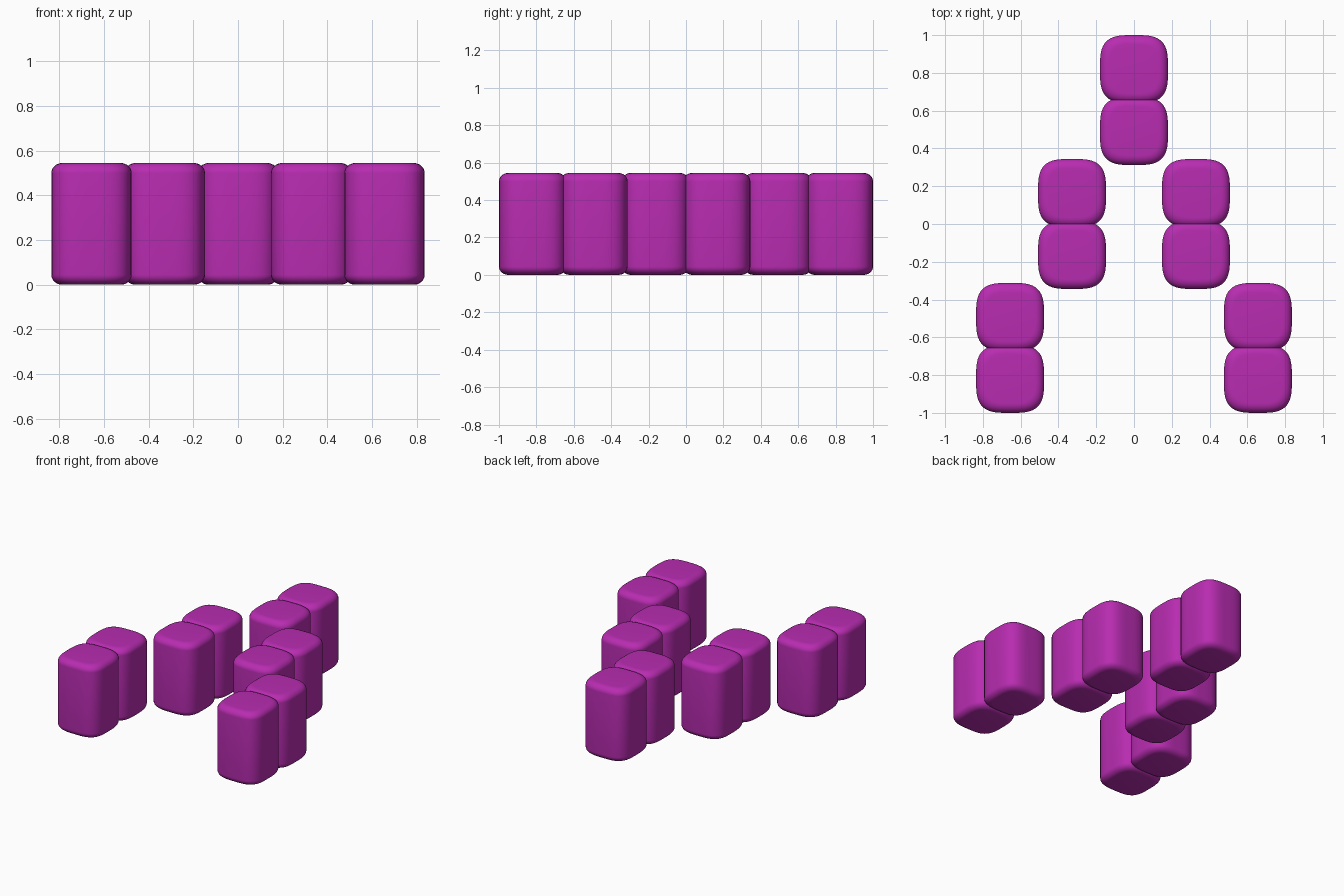
import bpy, bmesh, math

if "Cube" in bpy.data.objects:
    bpy.data.objects.remove(bpy.data.objects["Cube"])

HALF, HEIGHT, STEP = 0.18, 0.545, 0.328   # block half width, height, spacing
INSET, RISE = 0.05, 0.045                 # rounding of the top and bottom rims
POWER, SIDES, RIM = 3.4, 64, 8


def outline(scale):
    """Rounded-square cross-section."""
    pts = []
    for i in range(SIDES):
        a = math.tau * (i + 0.5) / SIDES
        c, s = math.cos(a), math.sin(a)
        r = scale / (abs(c) ** POWER + abs(s) ** POWER) ** (1 / POWER)
        pts.append((r * c, r * s))
    return pts


def block_mesh():
    """Upright block with softly rounded rims, built as stacked rings."""
    arc = [math.pi / 2 * i / RIM for i in range(RIM + 1)]
    lower = [(HALF - INSET * (1 - math.sin(a)), RISE * (1 - math.cos(a))) for a in arc]
    profile = lower + [(r, HEIGHT - z) for r, z in reversed(lower)]
    bm = bmesh.new()
    rings = [[bm.verts.new((x, y, z)) for x, y in outline(r)] for r, z in profile]
    for low, high in zip(rings, rings[1:]):
        for i in range(SIDES):
            j = (i + 1) % SIDES
            bm.faces.new((low[i], low[j], high[j], high[i]))
    bm.faces.new(rings[0][::-1])
    bm.faces.new(rings[-1])
    for f in bm.faces:
        f.smooth = True
    mesh = bpy.data.meshes.new("block")
    bm.to_mesh(mesh)
    bm.free()
    return mesh


mat = bpy.data.materials.new("magenta")
mat.diffuse_color = (0.48, 0.025, 0.44, 1)
mat.use_nodes = True
mat.node_tree.nodes["Principled BSDF"].inputs["Base Color"].default_value = mat.diffuse_color
mesh = block_mesh()
mesh.materials.append(mat)

# Pairs of blocks arranged as a chevron pointing to the back
for name, col, row in [("tip", 0, 2), ("left_middle", -1, 0), ("right_middle", 1, 0),
                       ("left_end", -2, -2), ("right_end", 2, -2)]:
    for side, offset in (("front", -0.5), ("back", 0.5)):
        ob = bpy.data.objects.new(f"{name}_{side}_block", mesh)
        ob.location = (col * STEP, (row + offset) * STEP, 0)
        bpy.context.collection.objects.link(ob)
